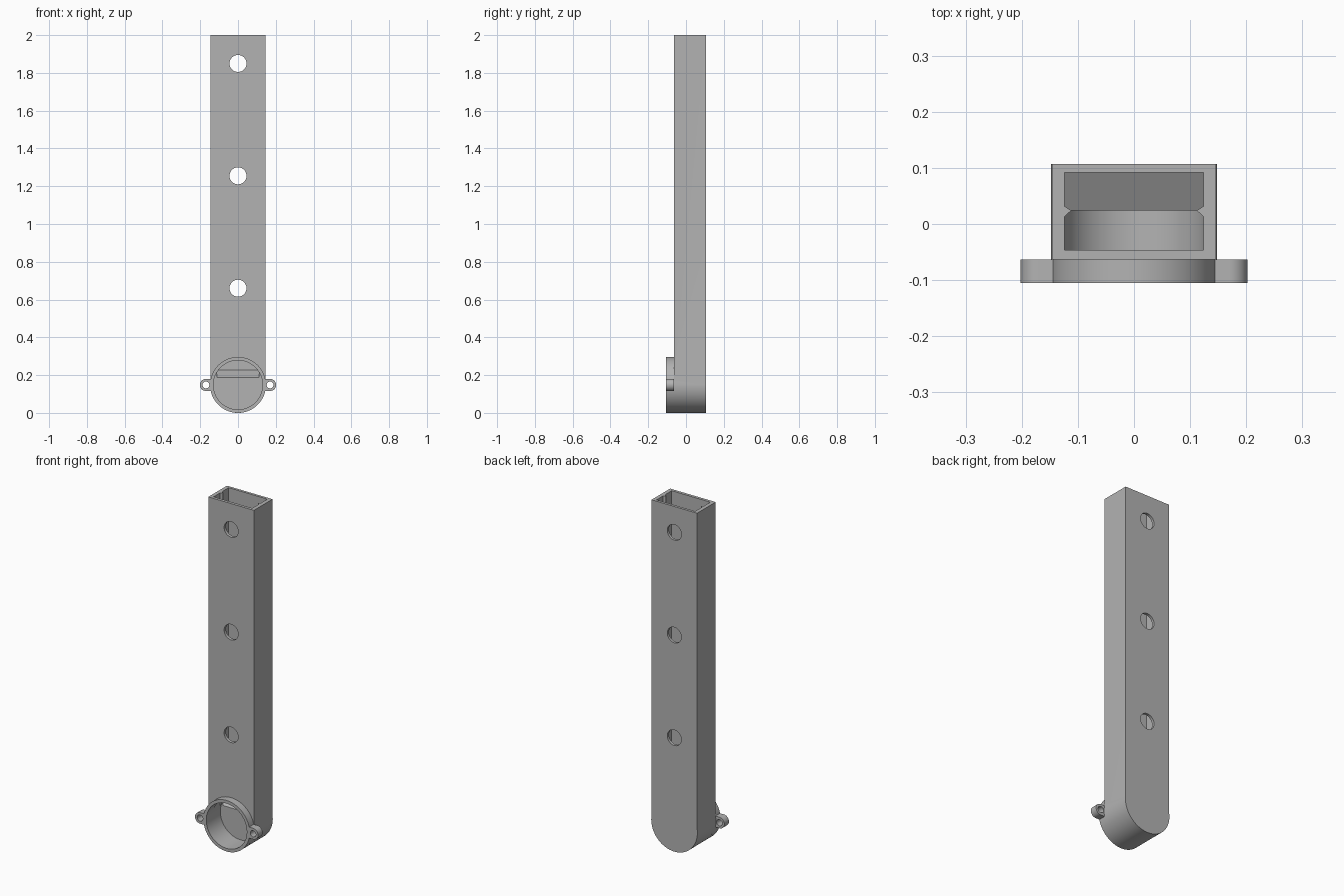
import bpy, bmesh, math
from mathutils import Vector

cube = bpy.data.objects.get("Cube")
if cube:
    bpy.data.objects.remove(cube, do_unlink=True)

grey = bpy.data.materials.new("plain grey")
grey.use_nodes = True
colour = (0.45, 0.45, 0.45, 1)
grey.diffuse_color = colour
grey.node_tree.nodes["Principled BSDF"].inputs["Base Color"].default_value = colour

R, CZ = 0.148, 0.148            # rounded foot radius and its centre height
FRONT, WALL, BACK = -0.105, -0.063, 0.107
EAR_X, EAR_R = 0.17, 0.032
RIB_Y = 0.024


def prism(name, points, direction):
    """Extrude a closed loop of points along a direction."""
    bm = bmesh.new()
    face = bm.faces.new([bm.verts.new(p) for p in points])
    top = bmesh.ops.extrude_face_region(bm, geom=[face])
    verts = [v for v in top["geom"] if isinstance(v, bmesh.types.BMVert)]
    bmesh.ops.translate(bm, verts=verts, vec=Vector(direction))
    bmesh.ops.recalc_face_normals(bm, faces=bm.faces)
    mesh = bpy.data.meshes.new(name)
    bm.to_mesh(mesh)
    bm.free()
    mesh.materials.append(grey)
    obj = bpy.data.objects.new(name, mesh)
    bpy.context.collection.objects.link(obj)
    return obj


def arc(x, z, r, start, end, n):
    """Points of an arc in the front plane, angles in degrees."""
    angles = [math.radians(start + (end - start) * i / n) for i in range(n + 1)]
    return [(x + r * math.cos(a), z + r * math.sin(a)) for a in angles]


def front_prism(name, outline, y0, y1):
    return prism(name, [(x, y0, z) for x, z in outline], (0, y1 - y0, 0))


def disc(name, x, z, r, y0, y1, n=96):
    return front_prism(name, arc(x, z, r, 0, 360, n)[:-1], y0, y1)


def combine(target, other, operation):
    """Apply a boolean and discard the helper."""
    other.hide_render = True
    mod = target.modifiers.new("combine", 'BOOLEAN')
    mod.object, mod.operation, mod.solver = other, operation, 'EXACT'
    bpy.context.view_layer.objects.active = target
    bpy.ops.object.modifier_apply(modifier=mod.name)
    bpy.data.objects.remove(other, do_unlink=True)


# Upright tube with a rounded foot
outline = arc(0, CZ, R, 180, 360, 64) + [(0.146, 0.18), (0.146, 2), (-0.146, 2), (-0.146, 0.18)]
body = front_prism("dispenser_tube", outline, WALL, BACK)

# Collar and its two screw ears
combine(body, disc("collar", 0, CZ, R, FRONT, WALL + 0.01), 'UNION')
for side in (-1, 1):
    ear = arc(EAR_X, CZ, EAR_R, -90, 90, 24) + [(0.135, CZ + EAR_R), (0.135, CZ - EAR_R)]
    combine(body, front_prism("ear", [(side * x, z) for x, z in ear], FRONT, WALL), 'UNION')

# Round chamber behind the collar
combine(body, disc("chamber", 0, CZ, 0.13, FRONT - 0.1, RIB_Y), 'DIFFERENCE')

# Long channel with a pointed guide rib on each side
half = [(0.124, -0.046), (0.124, RIB_Y - 0.011), (0.112, RIB_Y),
        (0.124, RIB_Y + 0.008), (0.124, 0.092)]
section = half + [(-x, y) for x, y in reversed(half)]
combine(body, prism("channel", [(x, y, CZ) for x, y in section], (0, 0, 2)), 'DIFFERENCE')

# Sloped floor leading from the channel into the chamber
ramp = [(RIB_Y, 0.1), (0.1, 0.1), (0.1, 0.231), (RIB_Y, 0.187)]
combine(body, prism("ramp", [(-0.135, y, z) for y, z in ramp], (0.27, 0, 0)), 'UNION')

# Screw holes in the ears and sight holes through the tube
for side in (-1, 1):
    combine(body, disc("screw_hole", side * EAR_X, CZ, 0.018, FRONT - 0.1, WALL + 0.0005, 32), 'DIFFERENCE')
for z in (0.66, 1.255, 1.85):
    combine(body, disc("sight_hole", 0, z, 0.045, -0.2, 0.2, 48), 'DIFFERENCE')

body.select_set(True)
bpy.context.view_layer.objects.active = body
bpy.ops.object.shade_smooth_by_angle(angle=math.radians(30))
